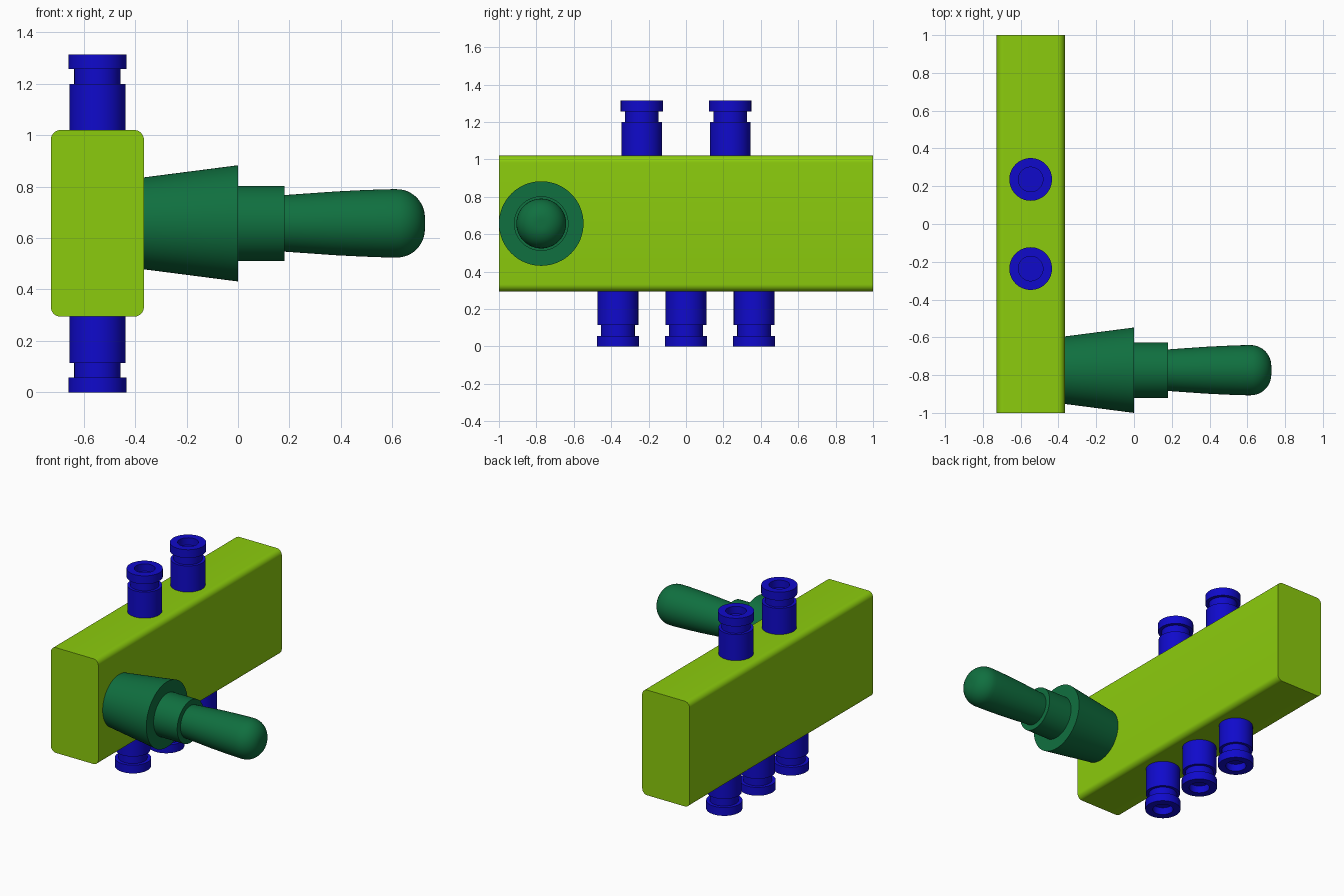
import bpy, bmesh, math
from mathutils import Matrix, Vector

if "Cube" in bpy.data.objects:
    bpy.data.objects.remove(bpy.data.objects["Cube"])


def material(name, rgb):
    m = bpy.data.materials.new(name)
    m.diffuse_color = (*rgb, 1)
    m.use_nodes = True
    m.node_tree.nodes["Principled BSDF"].inputs["Base Color"].default_value = m.diffuse_color
    return m


GREEN = material("lime", (0.26, 0.60, 0.004))
BLUE = material("blue", (0.005, 0.003, 0.60))
DARK = material("dark_green", (0.005, 0.16, 0.05))


def finish(bm, name, mat, matrix=Matrix()):
    bmesh.ops.remove_doubles(bm, verts=bm.verts, dist=1e-5)
    bmesh.ops.recalc_face_normals(bm, faces=bm.faces)
    me = bpy.data.meshes.new(name)
    bm.to_mesh(me)
    bm.free()
    me.materials.append(mat)
    ob = bpy.data.objects.new(name, me)
    bpy.context.collection.objects.link(ob)
    ob.matrix_world = matrix
    bpy.ops.object.select_all(action='DESELECT')
    bpy.context.view_layer.objects.active = ob
    ob.select_set(True)
    bpy.ops.object.shade_smooth_by_angle(angle=math.radians(30))
    return ob


def lathe(name, profile, mat, matrix, steps=64):
    # spin (radius, height) points around local z
    bm = bmesh.new()
    vs = [bm.verts.new((r, 0, h)) for r, h in profile]
    es = [bm.edges.new(p) for p in zip(vs, vs[1:])]
    bmesh.ops.spin(bm, geom=vs + es, cent=(0, 0, 0), axis=(0, 0, 1),
                   angle=2 * math.pi, steps=steps)
    return finish(bm, name, mat, matrix)


# valve body: box with its four long edges rounded
bm = bmesh.new()
bmesh.ops.create_cube(bm, size=1)
bmesh.ops.scale(bm, vec=(0.362, 2, 0.726), verts=bm.verts)
long_edges = [e for e in bm.edges
              if abs(e.verts[0].co.y - e.verts[1].co.y) > 1]
bmesh.ops.bevel(bm, geom=long_edges, offset=0.038, segments=8,
                profile=0.5, affect='EDGES')
finish(bm, "valve_body", GREEN, Matrix.Translation((-0.547, 0, 0.657)))

# hose fittings: barrel, neck, flange and a shallow bore, height from body face
fitting = [(0, -0.02), (0.109, -0.02), (0.109, 0.18), (0.09, 0.18),
           (0.09, 0.237), (0.113, 0.237), (0.113, 0.294),
           (0.065, 0.294), (0.065, 0.244), (0, 0.244)]
for i, y in enumerate((-0.236, 0.236)):
    lathe(f"top_fitting_{i + 1}", fitting, BLUE,
          Matrix.Translation((-0.547, y, 1.02)))
flip = Matrix.Rotation(math.pi, 4, 'X')
for i, y in enumerate((-0.364, 0, 0.364)):
    lathe(f"bottom_fitting_{i + 1}", fitting, BLUE,
          Matrix.Translation((-0.547, y, 0.294)) @ flip)

# lever parts turned around an axis along x
along_x = Matrix.Translation((0, -0.774, 0.657)) @ Matrix.Rotation(math.pi / 2, 4, 'Y')
lathe("lever_cone", [(0, -0.38), (0.177, -0.38), (0.226, 0), (0, 0)], DARK, along_x)
lathe("lever_collar", [(0, -0.01), (0.146, -0.01), (0.146, 0.18), (0, 0.18)],
      DARK, along_x)
grip = [(0, 0.17), (0.109, 0.17), (0.11, 0.18), (0.117, 0.28), (0.124, 0.38),
        (0.129, 0.48), (0.132, 0.56), (0.133, 0.61)]
for k in range(1, 13):
    a = k / 12 * math.pi / 2
    grip.append((0.023 + 0.11 * math.cos(a), 0.617 + 0.11 * math.sin(a)))
grip.append((0, 0.727))
lathe("lever_grip", grip, DARK, along_x)
